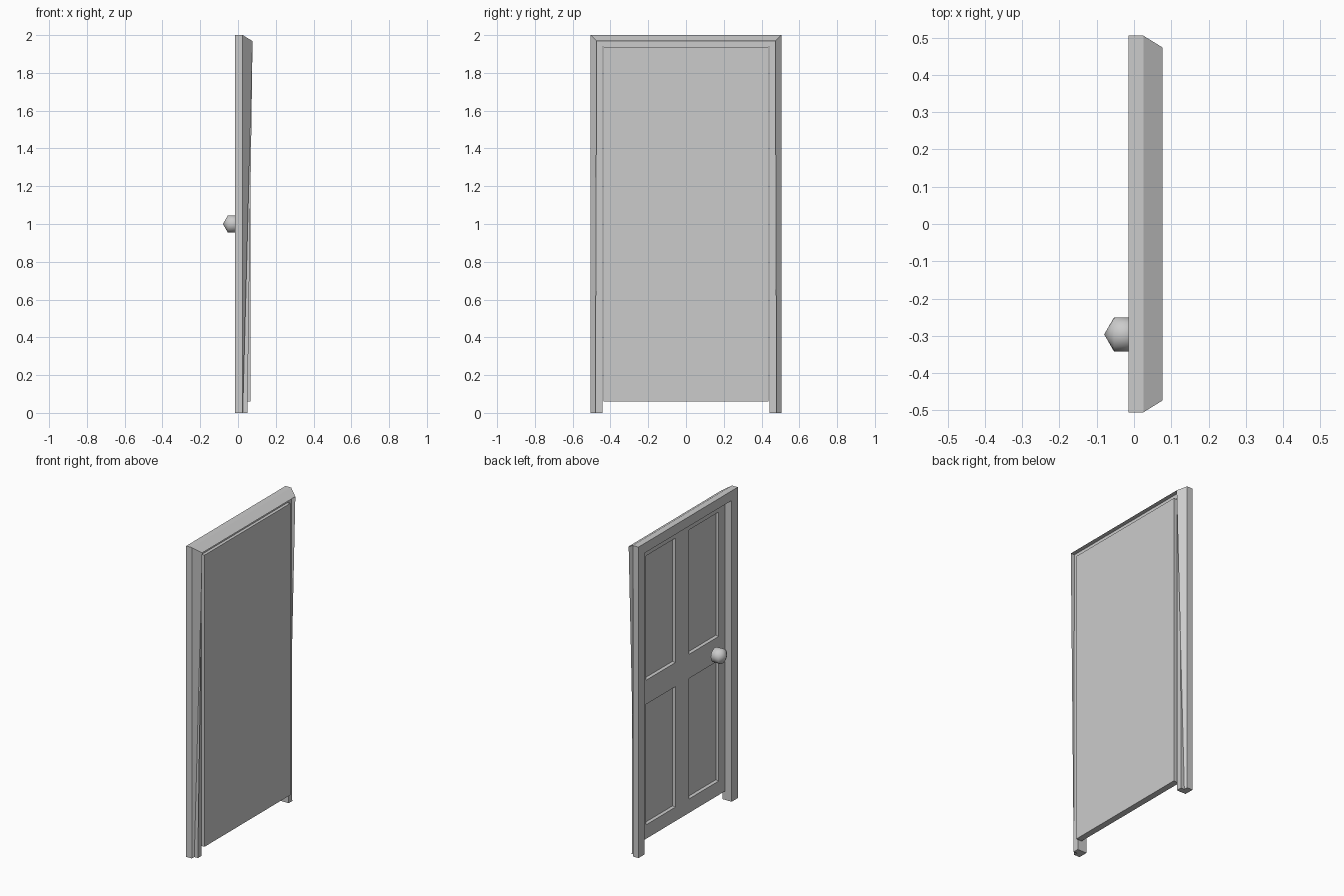
import bpy, bmesh, math
from mathutils import Matrix

if "Cube" in bpy.data.objects:
    bpy.data.objects.remove(bpy.data.objects["Cube"])


def make_object(name, bm):
    bmesh.ops.recalc_face_normals(bm, faces=bm.faces[:])
    mesh = bpy.data.meshes.new(name)
    bm.to_mesh(mesh)
    bm.free()
    obj = bpy.data.objects.new(name, mesh)
    bpy.context.collection.objects.link(obj)
    return obj


# Door frame: profile of (x, inset from outer edge), swept up, across and down
foot = [(-.015, 0), (.025, 0), (.025, .025), (.05, .025), (.05, .062), (-.015, .062)]
head = [(-.015, 0), (.025, 0), (.077, .032), (.05, .032), (.05, .062), (-.015, .062)]
W, H = .505, 2.0
bm = bmesh.new()
stations = [
    [bm.verts.new((x, -W + i, 0)) for x, i in foot],
    [bm.verts.new((x, -W + i, H - i)) for x, i in head],
    [bm.verts.new((x, W - i, H - i)) for x, i in head],
    [bm.verts.new((x, W - i, 0)) for x, i in foot],
]
for a, b in zip(stations, stations[1:]):
    for k in range(6):
        n = (k + 1) % 6
        bm.faces.new((a[k], a[n], b[n], b[k]))
bm.faces.new(stations[0])
bm.faces.new(stations[-1])
make_object("door_frame", bm)

# Door leaf: gridded front face, plain sides and back, four recessed panels
FRONT, BACK = .027, .067
ys = [-.436, -.37, -.07, .07, .37, .436]
zs = [.06, .15, .925, 1.08, 1.88, 1.936]
bm = bmesh.new()
grid = [[bm.verts.new((FRONT, y, z)) for y in ys] for z in zs]
panels = []
for r in range(5):
    for c in range(5):
        face = bm.faces.new((grid[r][c], grid[r + 1][c], grid[r + 1][c + 1], grid[r][c + 1]))
        if r in (1, 3) and c in (1, 3):
            panels.append(face)
rim = [e for e in bm.edges if e.is_boundary]
new = bmesh.ops.extrude_edge_only(bm, edges=rim)["geom"]
bmesh.ops.translate(bm, vec=(BACK - FRONT, 0, 0),
                    verts=[v for v in new if isinstance(v, bmesh.types.BMVert)])
bmesh.ops.holes_fill(bm, edges=[e for e in bm.edges if e.is_boundary], sides=0)
bmesh.ops.recalc_face_normals(bm, faces=bm.faces[:])
bmesh.ops.inset_individual(bm, faces=panels, thickness=.01, depth=-.015)
make_object("door_leaf", bm)

# Knob: coarse-ringed sphere with its pole along x
bm = bmesh.new()
bmesh.ops.create_uvsphere(bm, u_segments=16, v_segments=3, radius=.053,
                          matrix=Matrix.Translation((-.027, -.296, 1.0))
                          @ Matrix.Rotation(math.pi / 2, 4, 'Y'))
for f in bm.faces:
    f.smooth = True
make_object("door_knob", bm)
